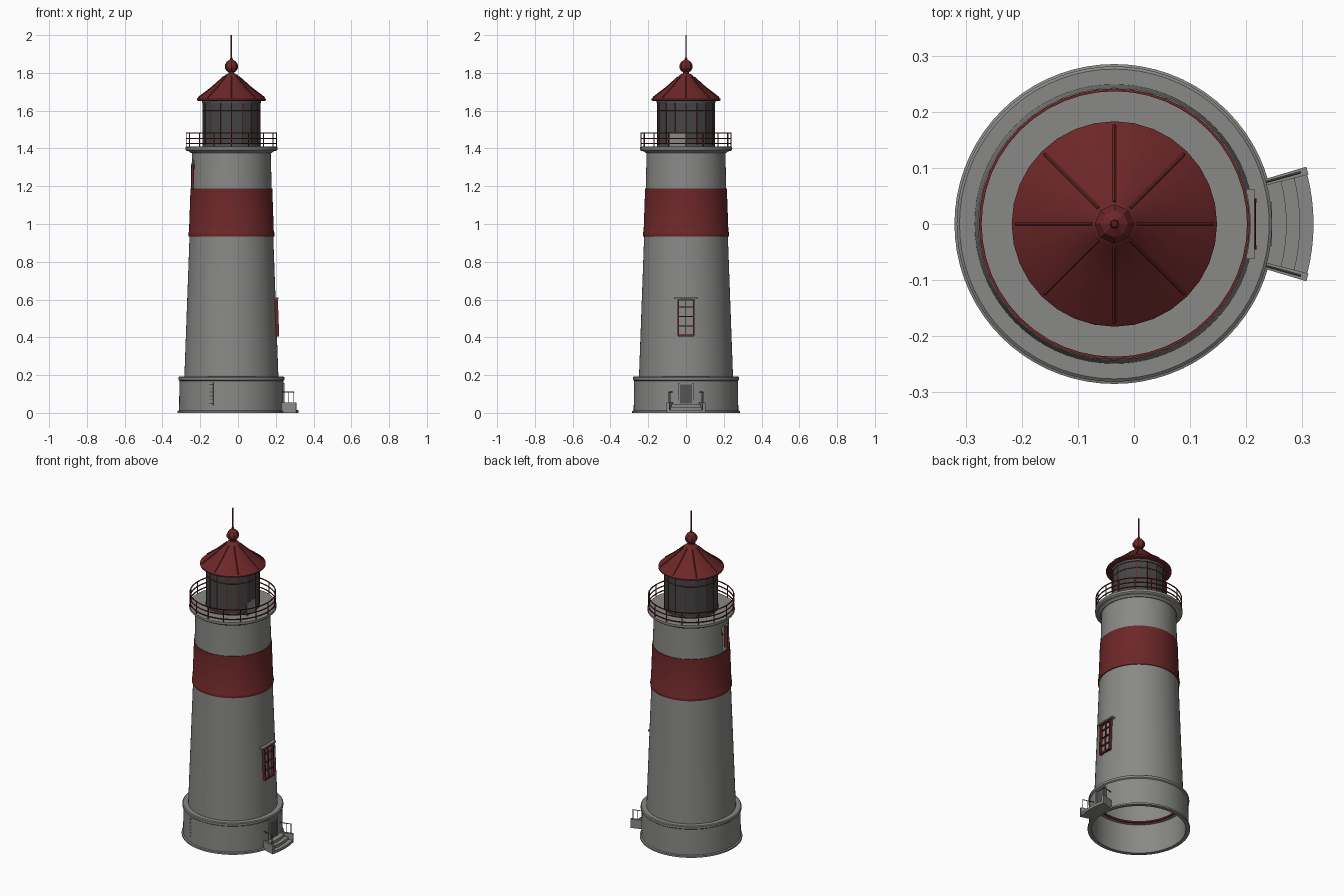
import bpy, bmesh, math
from mathutils import Vector, Matrix

if "Cube" in bpy.data.objects:
    bpy.data.objects.remove(bpy.data.objects["Cube"])

AX = -0.035  # tower axis in x


def material(name, r, g, b):
    m = bpy.data.materials.new(name)
    m.diffuse_color = (r, g, b, 1)
    m.use_nodes = True
    m.node_tree.nodes["Principled BSDF"].inputs["Base Color"].default_value = m.diffuse_color
    return m


GREY = material("wall_grey", 0.25, 0.25, 0.24)
RED = material("dark_red", 0.15, 0.02, 0.021)
DARK = material("dark_glass", 0.06, 0.06, 0.06)
METAL = material("iron_grey", 0.09, 0.09, 0.09)


def finish(name, bm, mat, smooth=True):
    bmesh.ops.recalc_face_normals(bm, faces=bm.faces[:])
    me = bpy.data.meshes.new(name)
    bm.to_mesh(me)
    bm.free()
    me.materials.append(mat)
    if smooth:
        me.shade_smooth()
        me.set_sharp_from_angle(angle=math.radians(30))
    ob = bpy.data.objects.new(name, me)
    ob.location.x = AX
    bpy.context.collection.objects.link(ob)
    return ob


def polar(r, deg, z):
    a = math.radians(deg)
    return Vector((r * math.cos(a), r * math.sin(a), z))


def lathe(name, prof, mat, segs=72, closed=False, smooth=True, skip=None):
    """Revolve (radius, z) points; skip(angle, z) leaves openings."""
    bm = bmesh.new()
    step = 360 / segs
    rows = [[bm.verts.new(polar(r, i * step, z)) for i in range(segs)] for r, z in prof]
    n = len(prof)
    for k in range(n if closed else n - 1):
        a, b = rows[k], rows[(k + 1) % n]
        zm = (prof[k][1] + prof[(k + 1) % n][1]) / 2
        for i in range(segs):
            if skip and skip((i + .5) * step, zm):
                continue
            j = (i + 1) % segs
            bm.faces.new((a[i], a[j], b[j], b[i]))
    bmesh.ops.remove_doubles(bm, verts=bm.verts[:], dist=1e-5)
    return finish(name, bm, mat, smooth)


def ring(name, r0, r1, z0, z1, mat, segs=72):
    return lathe(name, [(r0, z0), (r1, z0), (r1, z1), (r0, z1)], mat, segs, closed=True)


def bar(bm, p, q, r, sides=6):
    p, q = Vector(p), Vector(q)
    d = q - p
    m = Matrix.Translation((p + q) / 2) @ d.to_track_quat('Z', 'Y').to_matrix().to_4x4()
    bmesh.ops.create_cone(bm, cap_ends=True, segments=sides, radius1=r, radius2=r,
                          depth=d.length, matrix=m)


def box(bm, r, deg, y, z, sx, sy, sz, tilt=0):
    """Box centred at radius r and sideways offset y, turned to face direction deg."""
    m = (Matrix.Rotation(math.radians(deg), 4, 'Z') @ Matrix.Translation((r, y, z))
         @ Matrix.Rotation(tilt, 4, 'Y') @ Matrix.Diagonal((sx, sy, sz, 1)))
    bmesh.ops.create_cube(bm, size=1, matrix=m)


def sector(bm, r0, r1, a0, a1, z0, z1, n=8):
    """Solid curved block."""
    cols = []
    for i in range(n + 1):
        a = a0 + (a1 - a0) * i / n
        cols.append([bm.verts.new(polar(r, a, z))
                     for r, z in ((r0, z0), (r1, z0), (r1, z1), (r0, z1))])
    for c, d in zip(cols, cols[1:]):
        for k in range(4):
            bm.faces.new((c[k], c[(k + 1) % 4], d[(k + 1) % 4], d[k]))
    bm.faces.new(cols[0])
    bm.faces.new(cols[-1])


# Base drum, open underneath
lathe("base_drum", [(0.262, 0.0), (0.285, 0.0), (0.285, 0.01), (0.277, 0.013), (0.275, 0.17),
                    (0.281, 0.175), (0.281, 0.188), (0.276, 0.192), (0.245, 0.192),
                    (0.245, 0.18), (0.262, 0.18)], GREY, closed=True)
ring("inner_trim", 0.235, 0.246, 0.18, 0.19, RED)

# Tower wall with the high opening on the left side
lathe("tower_wall", [(0.249, 0.19), (0.2215, 0.94), (0.213, 1.19), (0.2095, 1.34), (0.2085, 1.385)],
      GREY, skip=lambda a, z: 180 < a < 200 and 1.19 < z < 1.34)
bm = bmesh.new()
for y in (-0.037, 0.037):
    box(bm, 0.198, 190, y, 1.25, 0.022, 0.006, 0.13)
finish("opening_jambs", bm, RED, False)

# Red band with bottom moulding
lathe("red_band", [(0.215, 0.935), (0.227, 0.935), (0.2285, 0.945), (0.227, 0.955),
                   (0.2245, 0.96), (0.2165, 1.187), (0.21, 1.187)], RED)

# Gallery
lathe("gallery_deck", [(0.2, 1.375), (0.213, 1.375), (0.222, 1.384), (0.238, 1.388), (0.243, 1.393),
                       (0.243, 1.407), (0.238, 1.41), (0.0, 1.41)], GREY)
bm = bmesh.new()
for i in range(16):
    a = i * 22.5
    bar(bm, polar(0.239, a, 1.405), polar(0.239, a, 1.485), 0.003)
finish("railing_posts", bm, RED)
for i, z in enumerate((1.425, 1.453, 1.482)):
    ring("gallery_rail_%d" % i, 0.2365, 0.2415, z - 0.0025, z + 0.0025, RED, 48)

# Lantern room
lathe("lantern_glass", [(0.15, 1.41), (0.15, 1.655), (0, 1.655)], DARK, 16, smooth=False)
ring("lantern_sill", 0.14, 0.154, 1.41, 1.42, METAL, 16)
ring("lantern_head", 0.14, 0.156, 1.64, 1.657, METAL, 16)
bm = bmesh.new()
for i in range(16):
    p, q = polar(0.15, i * 22.5, 1.41), polar(0.15, i * 22.5, 1.655)
    bar(bm, p, q, 0.0028, 4)
    for z in (1.60,):
        a, b = p.copy(), polar(0.15, (i + 1) * 22.5, z)
        a.z = z
        bar(bm, a, b, 0.002, 4)
finish("lantern_mullions", bm, RED, False)
bm = bmesh.new()
box(bm, 0.153, 0, -0.045, 1.447, 0.008, 0.085, 0.074)
finish("lantern_door_panel", bm, GREY, False)

# Roof, ribs, ball and rod
lathe("roof", [(0.0, 1.657), (0.176, 1.652), (0.183, 1.655), (0.183, 1.662), (0.176, 1.668),
               (0.105, 1.722), (0.04, 1.78), (0.032, 1.79), (0.016, 1.797), (0.014, 1.81)], RED, 32)
bm = bmesh.new()
for i in range(8):
    a = i * 45
    bar(bm, polar(0.176, a, 1.669), polar(0.105, a, 1.723), 0.003, 4)
    bar(bm, polar(0.105, a, 1.723), polar(0.04, a, 1.781), 0.003, 4)
finish("roof_ribs", bm, RED, False)
lathe("roof_ball", [(0, 1.799), (0.024, 1.808), (0.035, 1.825), (0.035, 1.842),
                    (0.024, 1.86), (0.008, 1.87), (0.006, 1.88), (0, 1.882)], RED, 8, smooth=False)
bm = bmesh.new()
bar(bm, (0, 0, 1.86), (0, 0, 2.0), 0.0035, 8)
finish("lightning_rod", bm, RED)

# Lower window on the right, leaning with the wall
tilt = -math.atan(0.0275 / 0.75)
bm = bmesh.new()
wr = lambda z: 0.249 - (z - 0.19) * 0.0367 + 0.003
for y in (-0.041, 0.041):
    box(bm, wr(0.505), 0, y, 0.505, 0.018, 0.008, 0.195, tilt)
for y in (-0.001,):
    box(bm, wr(0.505), 0, y, 0.505, 0.01, 0.004, 0.19, tilt)
for z, h in ((0.41, 0.01), (0.46, 0.004), (0.51, 0.004), (0.56, 0.004), (0.598, 0.006)):
    box(bm, wr(z), 0, 0, z, 0.016 if h > 0.005 else 0.01, 0.085, h, tilt)
finish("window_frame", bm, RED, False)
bm = bmesh.new()
box(bm, wr(0.604), 0, 0, 0.607, 0.026, 0.125, 0.009)
finish("window_lintel", bm, GREY, False)

# Door and its surround
bm = bmesh.new()
box(bm, 0.274, 0, 0, 0.1, 0.008, 0.066, 0.1)
finish("door", bm, METAL, False)
bm = bmesh.new()
for y in (-0.036, 0.036):
    box(bm, 0.275, 0, y, 0.102, 0.012, 0.007, 0.11)
box(bm, 0.275, 0, 0, 0.156, 0.012, 0.079, 0.007)
finish("door_surround", bm, GREY, False)

# Narrow louvre on the front of the base
bm = bmesh.new()
box(bm, 0.2755, 247, 0, 0.1, 0.003, 0.026, 0.12)
finish("base_louvre", bm, GREY, False)
bm = bmesh.new()
for k in range(6):
    box(bm, 0.277, 247, 0, 0.05 + k * 0.02, 0.003, 0.022, 0.004)
finish("louvre_slats", bm, METAL, False)

# Curved steps with side kerbs and handrails
bm = bmesh.new()
for k in range(3):
    sector(bm, 0.27, 0.355 - k * 0.024, -14.5, 14.5, 0.0, 0.016 * (k + 1))
for s in (-1, 1):
    sector(bm, 0.27, 0.357, s * 14.3, s * 16.6, 0.0, 0.054, 2)
finish("entry_steps", bm, GREY, False)
bm = bmesh.new()
for s in (-1, 1):
    a = s * 15.5
    for r in (0.315, 0.343):
        bar(bm, polar(r, a, 0.05), polar(r, a, 0.11), 0.0022)
    bar(bm, polar(0.274, a, 0.11), polar(0.345, a, 0.11), 0.0025)
finish("step_handrails", bm, METAL)
